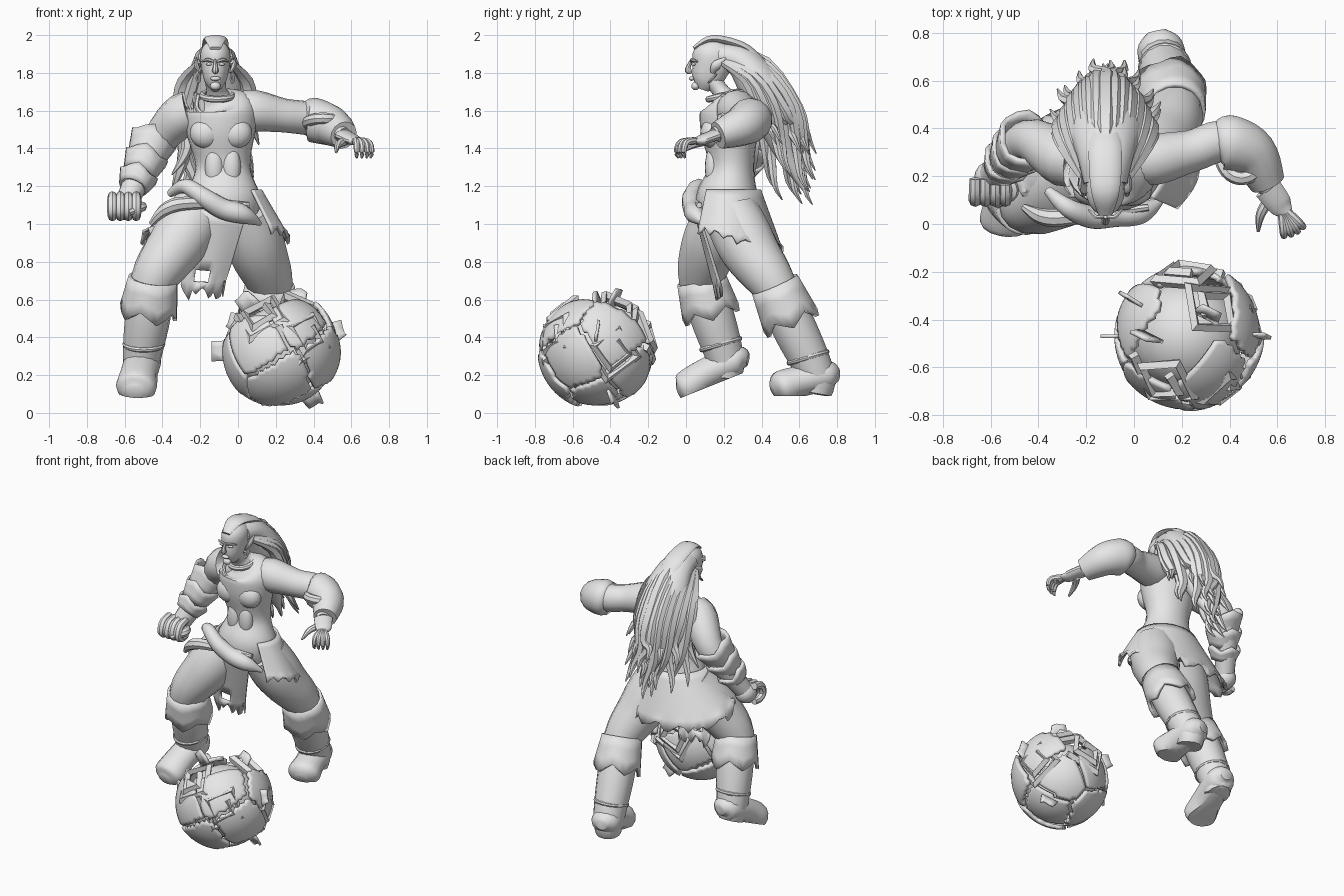
import bpy, bmesh, math, random
from mathutils import Vector as V

random.seed(4)
if "Cube" in bpy.data.objects:
    bpy.data.objects.remove(bpy.data.objects["Cube"])

grey = bpy.data.materials.new("plain_grey")
grey.use_nodes = True
grey.diffuse_color = (.8, .8, .8, 1)
grey.node_tree.nodes["Principled BSDF"].inputs["Base Color"].default_value = grey.diffuse_color
X, Y, Z = V((1, 0, 0)), V((0, 1, 0)), V((0, 0, 1))
SIDES = ((-1, "right"), (1, "left"))


def finish(name, bm, thick=0, angle=40):
    bmesh.ops.recalc_face_normals(bm, faces=bm.faces)
    me = bpy.data.meshes.new(name)
    bm.to_mesh(me)
    bm.free()
    me.materials.append(grey)
    ob = bpy.data.objects.new(name, me)
    bpy.context.collection.objects.link(ob)
    if thick:
        mod = ob.modifiers.new("thickness", "SOLIDIFY")
        mod.thickness, mod.offset = thick, 0
    bpy.ops.object.select_all(action="DESELECT")
    ob.select_set(True)
    bpy.context.view_layer.objects.active = ob
    bpy.ops.object.shade_smooth_by_angle(angle=math.radians(angle))


def sample(keys, t):
    """Catmull-Rom value at t from 0 to 1, for numbers or vectors."""
    last = len(keys) - 1
    i = min(int(t * last + 1e-6), last - 1)
    u = t * last - i
    a, b, c, d = keys[max(i - 1, 0)], keys[i], keys[i + 1], keys[min(i + 2, last)]
    return b + (c - a + (2 * a - 5 * b + 4 * c - d + (3 * (b - c) + d - a) * u) * u) * (u / 2)


def bridge(bm, rings, closed=True):
    for r, s in zip(rings, rings[1:]):
        for j in range(0 if closed else 1, len(r)):
            bm.faces.new((r[j], r[j - 1], s[j - 1], s[j]))


def ring(bm, centre, along, ref, radii, flat=1):
    side = (ref - along * along.dot(ref)).normalized()
    other = along.cross(side) * flat
    turn = math.tau / len(radii)
    return [bm.verts.new(centre + r * (side * math.cos(j * turn) + other * math.sin(j * turn)))
            for j, r in enumerate(radii)]


def tube(name, pts, radii, flat=1, ref=X, n=14, k=5, cut=None, angle=40):
    """Smooth tube along points; radii are spread evenly along it."""
    m = k * (len(pts) - 1)
    path = [sample(pts, i / m) for i in range(m + 1)]
    bm, rings = bmesh.new(), []
    for i, p in enumerate(path):
        along = (path[min(i + 1, m)] - path[max(i - 1, 0)]).normalized()
        rings.append(ring(bm, p, along, ref, [max(sample(radii, i / m), .003)] * n, flat))
    bridge(bm, rings)
    bm.faces.new(rings[0])
    bm.faces.new(rings[-1])
    if cut:
        res = bmesh.ops.bisect_plane(bm, geom=bm.verts[:] + bm.edges[:] + bm.faces[:],
                                     plane_co=cut[0], plane_no=cut[1], clear_outer=True)
        rim = [e for e in res["geom_cut"] if isinstance(e, bmesh.types.BMEdge)]
        bmesh.ops.holes_fill(bm, edges=rim)
    finish(name, bm, angle=angle)


def ball(name, centre, rx, ry, rz):
    bm = bmesh.new()
    bmesh.ops.create_uvsphere(bm, u_segments=16, v_segments=10, radius=1)
    bmesh.ops.scale(bm, vec=(rx, ry, rz), verts=bm.verts)
    bmesh.ops.translate(bm, vec=centre, verts=bm.verts)
    finish(name, bm)


def cloth(name, top, low, jag=.03, n=16, rows=7, hole=None):
    """Sheet hung between two edge lines with a torn hem."""
    bm, grid = bmesh.new(), []
    for i in range(rows + 1):
        tear = jag if i == rows else 0
        grid.append([bm.verts.new(sample(top, j / n).lerp(sample(low, j / n), i / rows)
                                  + Z * random.uniform(-tear, tear)) for j in range(n + 1)])
    bridge(bm, grid, closed=False)
    if hole:
        gone = [f for f in bm.faces if (f.calc_center_median() - hole).length < .035]
        bmesh.ops.delete(bm, geom=gone, context="FACES")
    finish(name, bm, .015)


def cuff(name, p, q, r0, r1, points=5, depth=.06):
    """Open flared sleeve with a pointed rim."""
    along = (q - p).normalized()
    bm, rings = bmesh.new(), []
    for i in range(4):
        f = i / 3
        loop = ring(bm, p.lerp(q, f), along, X, [r0 + (r1 - r0) * f] * points * 4)
        for j, v in enumerate(loop):
            v.co += along * depth * f * abs(j % 4 / 2 - 1)
        rings.append(loop)
    bridge(bm, rings)
    finish(name, bm, .022)


def hoop(name, c, rx, ry, r, tilt=0):
    turns = [j * math.tau / 16 for j in range(17)]
    tube(name, [c + X * rx * math.cos(w) + (Y * ry + Z * tilt) * math.sin(w) for w in turns],
         [r, r], ref=Z, n=8, k=2)


# joints of the pose
pelvis, waist, chest = V((-.08, .22, 1)), V((-.08, .24, 1.3)), V((-.09, .23, 1.5))
neck, head = V((-.11, .2, 1.68)), V((-.12, .14, 1.86))
shoulder_r, elbow_r, fist = V((-.29, .27, 1.58)), V((-.45, .35, 1.4)), V((-.6, .19, 1.09))
shoulder_l, elbow_l, wrist = V((.08, .27, 1.6)), V((.4, .34, 1.55)), V((.56, .15, 1.47))

# torso
tube("torso", [pelvis, pelvis + .14 * Z, waist, chest, chest + .12 * Z, neck, head - .1 * Z],
     [.17, .2, .145, .185, .18, .065, .055], flat=.83, n=24)
for s, side in SIDES:
    ball(side + "_breast", chest + s * .08 * X - .09 * Y - .02 * Z, .085, .065, .08)
    ball(side + "_abdomen", waist + s * .045 * X - .1 * Y, .05, .04, .11)
    tube(side + "_vest_edge", [neck + s * .1 * X, chest + s * .12 * X - .09 * Y + .1 * Z,
                               chest - .13 * Y + .03 * Z], [.012, .012], n=6)
hoop("collar", neck, .078, .08, .018, .02)

# head
tube("head", [head - .05 * Y - .15 * Z, head, head + .01 * Y + .12 * Z],
     [.02, .055, .07, .08, .08, .06, .01], flat=1.35, n=20)
face = head - .11 * Y
tube("nose", [face + .01 * Z, face - .02 * Y - .04 * Z, face - .06 * Z], [.007, .012, .018, .006], n=8)
ball("lips", face - .09 * Z, .027, .014, .012)
ball("chin", face + .02 * Y - .13 * Z, .028, .022, .022)
for s, side in SIDES:
    out = s * X
    tube(side + "_brow", [face + .01 * out, face + .04 * out + .01 * Z, face + .07 * out + .03 * Y],
         [.007, .009, .005], n=6, ref=Z)
    ball(side + "_eye", face + .034 * out + .01 * Y - .014 * Z, .016, .012, .008)
    ear = head + .08 * out
    tube(side + "_ear", [ear - .06 * Z, ear + .02 * (out + Y - Z), ear + .02 * out + .07 * Y + .02 * Z],
         [.012, .025, .004], flat=.5, ref=Y, n=8)
    hoop(side + "_earring", ear + .01 * out - .09 * Z, .008, .02, .006, .02)

# hair: crest, main mass and loose strands
tube("hair_crest", [head - .1 * Y + .07 * Z, head + .12 * Z, head + .16 * Y + .08 * Z, head + .26 * Y],
     [.03, .06, .07, .06], flat=.35, n=10)
tube("hair_mass", [head + .03 * (Y + Z), head + .15 * Y, head + .26 * Y - .14 * Z, head + .34 * Y - .32 * Z,
                   head + .4 * Y - .5 * Z, head + .5 * Y - .7 * Z], [.09, .12, .16, .14, .08, .01], flat=.75)
for i in range(26):
    u = i % 13 / 6 - 1
    back = Y * (.18 * (1 - u * u) + .03 * (i // 13))
    drop = Z * (random.uniform(-.12, .2) + (.12 if u > .5 else 0))
    curl = X * random.choice((-.05, .05))
    root = head + .08 * u * X
    tube("hair_strand", [root + .04 * Y + (.09 - .09 * abs(u)) * Z,
                         root + .08 * u * X + .18 * Y + back / 2 - .1 * abs(u) * Z,
                         root + .1 * u * X + .24 * Y + back - .24 * Z,
                         root + .08 * u * X + .28 * Y + back - .44 * Z + drop / 2,
                         root + .07 * u * X + .3 * Y + back - .56 * Z + drop + curl,
                         root + .1 * u * X + .34 * Y + back - .64 * Z + drop + curl],
         [.02, .04, .045, .035, .022, .004], flat=.75, n=6, k=3)
lock = head - .15 * X + .22 * Y
tube("side_lock", [head - .08 * X + .1 * Y, lock - .26 * Z, lock - .46 * Z, lock - .08 * X - .6 * Z],
     [.03, .035, .03, .004], n=6)

# right arm, layered bracer and fist
tube("right_arm", [shoulder_r + .1 * X, shoulder_r, elbow_r, fist], [.09, .115, .085, .06])
for i in range(3):
    top = (elbow_r + .04 * Z).lerp(fist, i * .28)
    cuff("right_bracer_plate", top.lerp(fist, .3) - .01 * Y, top, .085 - i * .008, .12 - i * .012, 4, .035)
ball("right_fist", fist, .07, .075, .07)
for i in range(4):
    knuckle = fist + X * (.042 * i - .065)
    tube("right_finger", [knuckle + .06 * Z, knuckle - .07 * Y + .04 * Z, knuckle - .09 * Y - .02 * Z,
                          knuckle - .05 * (Y + Z), knuckle - .05 * Z], [.024, .028, .026, .02], n=8)
tube("right_thumb", [fist + .07 * X, fist + .09 * X - .06 * Y, fist + .02 * X - .11 * Y - .03 * Z],
     [.025, .027, .018], ref=Z, n=8)

# left arm, bracer and open hand
tube("left_arm", [shoulder_l - .1 * X, shoulder_l, shoulder_l.lerp(elbow_l, .5), elbow_l, wrist],
     [.09, .11, .09, .085, .04], ref=Z)
tube("left_bracer", [elbow_l - .05 * X, elbow_l, elbow_l.lerp(wrist, .4) + .03 * (X + Y), wrist + .02 * Y],
     [.08, .115, .115, .1, .075], ref=Z)
hoop("left_bracer_band", elbow_l.lerp(wrist, .25) + .01 * X, .085, .1, .03, -.03)
palm = wrist + .06 * X - .08 * Y - .03 * Z
tube("left_palm", [wrist, wrist.lerp(palm, .6), palm, palm + .03 * (X - Y)], [.03, .028, .024, .01], flat=2, ref=Z)
for i in range(4):
    w = i / 4 - 1.5
    point = X * math.cos(w) + Y * math.sin(w)
    tube("left_finger", [palm + .03 * point, palm + .1 * point - .01 * Z, palm + .12 * point - .06 * Z,
                         palm + .11 * point - .09 * Z], [.02, .018, .014, .006], ref=Z, n=8)
tube("left_thumb", [palm - .05 * X + .04 * Y, palm - .09 * X - .03 * Y - .02 * Z, palm - .1 * (X + Y) - .06 * Z],
     [.024, .02, .007], ref=Z, n=8)


# legs with boots, cuffs and cut soles
def leg(side, hip, knee, ankle, toe, sole):
    back = ankle - toe
    back.z = 0
    back.normalize()
    cut = (toe - .04 * Z, sole)
    shin = knee.lerp(ankle, .45)
    tube(side + "_thigh", [hip, hip.lerp(knee, .5) - .02 * Y, knee, shin], [.15, .16, .14, .11, .1])
    tube(side + "_boot", [knee, shin, ankle, ankle - .1 * Z], [.11, .12, .1, .08], cut=cut)
    tube(side + "_foot", [ankle + .12 * back, ankle + .06 * back, ankle.lerp(toe, .5), toe, toe - .04 * back - .02 * Z],
         [.04, .095, .1, .105, .04], flat=.85, cut=cut)
    cuff(side + "_knee_cuff", knee + .01 * Z, knee.lerp(ankle, .33), .12, .145)
    hoop(side + "_boot_band", knee.lerp(ankle, .8), .1, .1, .014, .03)


leg("right", V((-.2, .22, 1.08)), V((-.45, .08, .7)), V((-.51, .21, .28)), V((-.54, 0, .13)), V((0, .4, -1)))
leg("left", V((.03, .24, 1.06)), V((.17, .47, .67)), V((.12, .69, .2)), V((.16, .5, .13)), -Z)

# skirt wraps from the front left round the back to the front right
sweep = [-.7 + i * .45 for i in range(11)]
cloth("skirt", [pelvis + X * .2 * math.cos(w) + Y * .17 * math.sin(w) + Z * .18 for w in sweep],
      [pelvis + X * (.39 * math.cos(w) - .04) + Y * (.02 + .27 * math.sin(w)) - Z * (.08 + .07 * math.sin(w))
       for w in sweep], n=50)
front = pelvis - .15 * Y
cloth("loincloth", [front - .18 * X + .08 * Z, front - .02 * Y + .06 * Z, front + .12 * X + .04 * Z],
      [front - .22 * X + .1 * Y - .36 * Z, front + .09 * Y - .37 * X / 4 - .37 * Z, front + .12 * Y - .35 * Z],
      .04, hole=front + .07 * Y - .11 * X - .28 * Z)
tube("sash_roll", [front - .28 * X + .07 * Y + .16 * Z, front - .2 * X + .2 * Z, front - .1 * X - .04 * Y + .14 * Z,
                   front - .03 * Y + .08 * Z, front + .11 * X - .02 * Y + .05 * Z, front + .2 * X + .03 * Y],
     [.02, .04, .05, .055, .05, .01], ref=Z, n=10)
tube("sash_fold", [front - .38 * X, front - .3 * X - .04 * Y + .08 * Z, front - .18 * X - .04 * Y + .11 * Z,
                   front + .14 * X + .1 * Z], [.015, .035, .035, .015], ref=Z, n=8)

# broken hollow sphere: tilted shell plates over a core
core = V((.22, -.47, .33))
ball("sphere_core", core, .235, .235, .235)
seeds = []
for i in range(13):
    z = (2 * i + 1) / 13 - 1
    r = math.sqrt(1 - z * z)
    seeds.append(V((r * math.cos(2.4 * i), r * math.sin(2.4 * i), z)))
for i, s in enumerate(seeds[:11]):
    bm = bmesh.new()
    bmesh.ops.create_icosphere(bm, subdivisions=5, radius=1)
    far = [v for v in bm.verts if max(seeds, key=v.co.dot) != s]
    bmesh.ops.delete(bm, geom=far, context="VERTS")
    tilt = V([random.uniform(-.02, .02) for axis in range(3)])
    for v in bm.verts:
        v.co = core + v.co * (.282 + .01 * (i % 3) + tilt.dot(v.co - s))
    finish("shell_plate", bm, .025)

# square scrolls and torn shards on the sphere
for d in ((1, 1, 2), (0, 3, 1), (2, -3, 1), (-1, -2, 2), (3, 1, 0)):
    d = V(d).normalized()
    e = d.cross(X + Y + 3 * Z).normalized()
    f = d.cross(e)
    path = []
    for j in range(8):
        w = j * math.pi / 2
        arm = (e * math.cos(w) + f * math.sin(w)) * (.2 - .02 * j)
        path.append(core + (.3 * d + arm).normalized() * .298)
    tube("scroll_band", path, [.026, .026], ref=d, n=4, k=1, angle=20)
for d in ((3, 0, 1), (-3, 2, 2), (-2, 0, 3), (1, 1, 3), (2, 1, -3), (-1, 0, 0)):
    d = V(d).normalized()
    wide = d.cross(X + 2 * Y).normalized() * .06
    root, tip = core + .26 * d, core + .36 * d
    cloth("torn_shard", [root - wide, root + wide], [tip - wide * .7, tip + wide * .8], .015, 3, 2)
